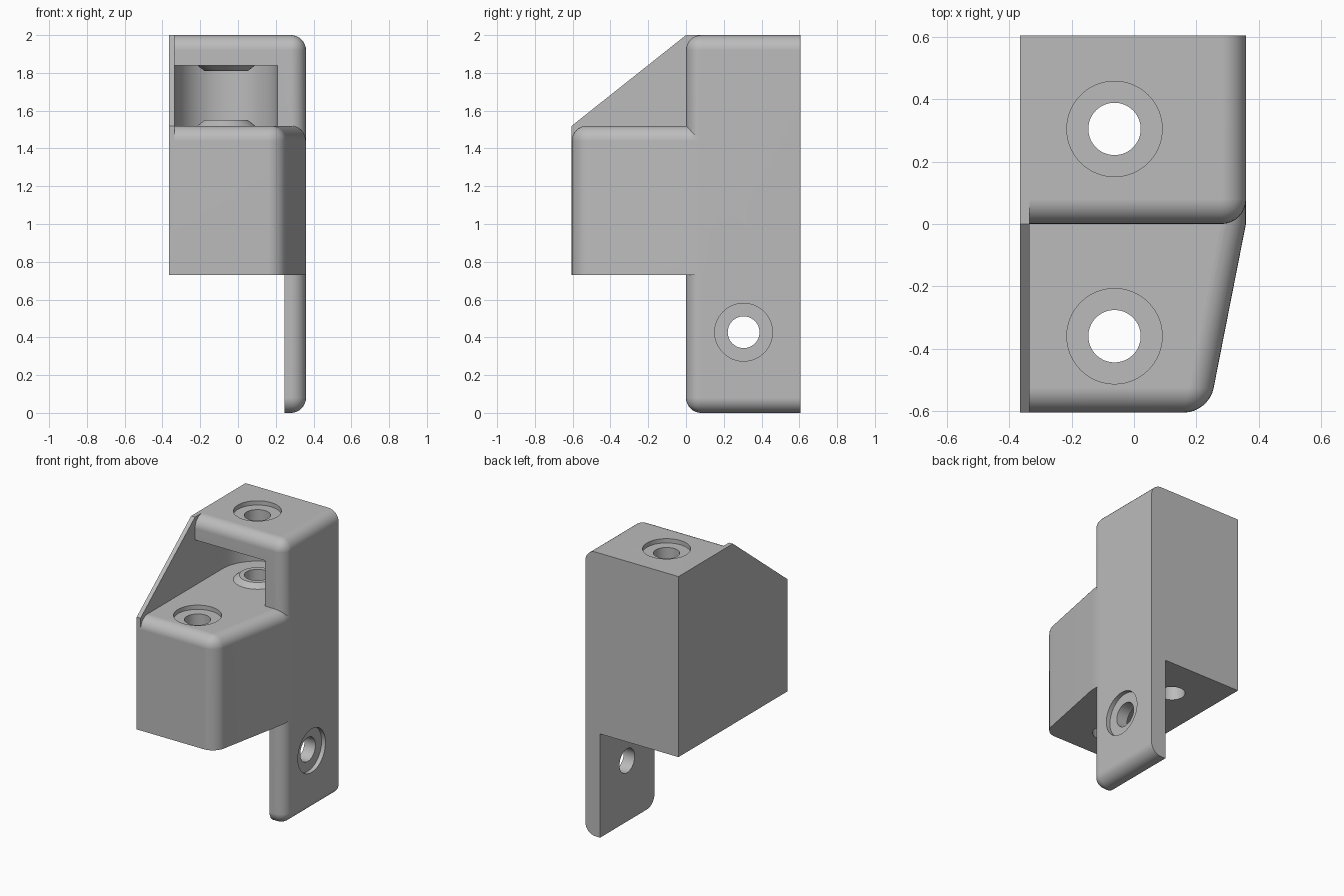
import bpy, bmesh, math
from mathutils import Matrix, Vector

old = bpy.data.objects.get("Cube")
if old:
    bpy.data.objects.remove(old, do_unlink=True)

LEFT, SKIN, RIGHT = -0.365, -0.335, 0.36   # outer wall, inner wall face, outer side
DEPTH, TOP, SHELF, BASE = 0.605, 2.0, 1.52, 0.73
ROUND, INSIDE = 0.08, -0.35                # fillet radius, overlap into the side plate
HOLE_X, BACK_Y, FRONT_Y = -0.0625, 0.305, -0.36
HOLE, BORE, SINK = 0.084, 0.153, 0.03

grey = bpy.data.materials.new("grey plastic")
grey.use_nodes = True
grey.diffuse_color = (0.5, 0.5, 0.5, 1)
grey.node_tree.nodes["Principled BSDF"].inputs["Base Color"].default_value = (0.5, 0.5, 0.5, 1)


def to_object(bm, name):
    bmesh.ops.recalc_face_normals(bm, faces=bm.faces)
    mesh = bpy.data.meshes.new(name)
    bm.to_mesh(mesh)
    bm.free()
    obj = bpy.data.objects.new(name, mesh)
    bpy.context.collection.objects.link(obj)
    mesh.materials.append(grey)
    return obj


def prism(name, points, offset, rounded=None):
    """Extrude a closed outline; round the edges picked by a rule on their midpoint."""
    bm = bmesh.new()
    face = bm.faces.new([bm.verts.new(p) for p in points])
    new = bmesh.ops.extrude_face_region(bm, geom=[face], use_keep_orig=True)["geom"]
    bmesh.ops.translate(bm, vec=offset, verts=[v for v in new if isinstance(v, bmesh.types.BMVert)])
    bmesh.ops.recalc_face_normals(bm, faces=bm.faces)
    if rounded:
        edges = [e for e in bm.edges if rounded((e.verts[0].co + e.verts[1].co) / 2)]
        bmesh.ops.bevel(bm, geom=edges, offset=ROUND, offset_type='OFFSET', segments=8,
                        profile=0.5, affect='EDGES', clamp_overlap=False)
    return to_object(bm, name)


def box(name, low, high, rounded=None):
    (a, b, c), (d, e, f) = low, high
    return prism(name, [(a, b, c), (d, b, c), (d, e, c), (a, e, c)], (0, 0, f - c), rounded)


def cone(name, start, end, r1, r2=None):
    """Cylinder or cone between two points."""
    start, end = Vector(start), Vector(end)
    axis = end - start
    turn = Vector((0, 0, 1)).rotation_difference(axis).to_matrix().to_4x4()
    bm = bmesh.new()
    bmesh.ops.create_cone(bm, cap_ends=True, segments=64, radius1=r1,
                          radius2=r1 if r2 is None else r2, depth=axis.length,
                          matrix=Matrix.Translation((start + end) / 2) @ turn)
    return to_object(bm, name)


def combine(target, tool, operation):
    mod = target.modifiers.new(operation.lower(), 'BOOLEAN')
    mod.operation, mod.solver, mod.object = operation, 'EXACT', tool
    bpy.context.view_layer.objects.active = target
    bpy.ops.object.modifier_apply(modifier=mod.name)
    bpy.data.objects.remove(tool, do_unlink=True)


def near(a, b):
    return abs(a - b) < 0.01


# Tall upright: outer side rounded all round except at the back
def upright_edges(m):
    outer, front, end = near(m.x, RIGHT), near(m.y, 0), near(m.z, 0) or near(m.z, TOP)
    return (outer and front) or (outer and end) or (front and end)


body = box("mounting_bracket", (INSIDE, 0, 0), (RIGHT, DEPTH, TOP), upright_edges)

# Space under the body, leaving the hanging tab
combine(body, box("tab_clearance", (-1, -1, -1), (0.245, 1, BASE)), 'DIFFERENCE')

# Front shelf block with a slanted outer side
side = RIGHT - 0.001


def shelf_edges(m):
    front, top = near(m.y, -DEPTH), near(m.z, SHELF)
    return (front and (top or near(m.x, 0.24))) or (top and m.x > 0.25)


combine(body, prism("shelf_block",
                    [(INSIDE, -DEPTH, BASE), (0.24, -DEPTH, BASE), (side, 0, BASE),
                     (side, 0.1, BASE), (INSIDE, 0.1, BASE)],
                    (0, 0, SHELF - BASE), shelf_edges), 'UNION')

# Side plate with the sloping gusset
combine(body, prism("side_plate",
                    [(LEFT, -DEPTH, BASE), (LEFT, -DEPTH, SHELF), (LEFT, 0, TOP),
                     (LEFT, DEPTH, TOP), (LEFT, DEPTH, BASE)], (SKIN - LEFT, 0, 0)), 'UNION')

# Round-backed pocket above the shelf
pocket_r, roof = HOLE_X - SKIN, 1.84
arc = [(HOLE_X + pocket_r * math.cos(math.pi * i / 40),
        BACK_Y + pocket_r * math.sin(math.pi * i / 40), SHELF) for i in range(41)]
outline = [(SKIN, -0.01, SHELF), (HOLE_X + pocket_r, -0.01, SHELF)] + arc
combine(body, prism("pocket", outline, (0, 0, roof - SHELF)), 'DIFFERENCE')

# Conical bosses on the pocket floor and roof
for level, way in ((SHELF, 1), (roof, -1)):
    combine(body, cone("boss", (HOLE_X, BACK_Y, level - way * SINK),
                       (HOLE_X, BACK_Y, level + way * SINK), BORE + 0.038, 0.115), 'UNION')

# Screw holes with counterbores
for y, top in ((BACK_Y, TOP), (FRONT_Y, SHELF)):
    combine(body, cone("hole", (HOLE_X, y, 0.5), (HOLE_X, y, 2.2), HOLE), 'DIFFERENCE')
    combine(body, cone("counterbore", (HOLE_X, y, top - SINK), (HOLE_X, y, top + 0.1), BORE), 'DIFFERENCE')
combine(body, cone("hole", (0.1, BACK_Y, 0.427), (0.6, BACK_Y, 0.427), HOLE), 'DIFFERENCE')
combine(body, cone("counterbore", (RIGHT - SINK, BACK_Y, 0.427), (0.6, BACK_Y, 0.427), BORE), 'DIFFERENCE')

# Smooth fillets, crisp corners
bpy.ops.object.select_all(action='DESELECT')
body.select_set(True)
bpy.context.view_layer.objects.active = body
bpy.ops.object.shade_smooth_by_angle(angle=math.radians(30))
weighted = body.modifiers.new("weighted_normals", 'WEIGHTED_NORMAL')
weighted.keep_sharp = True
